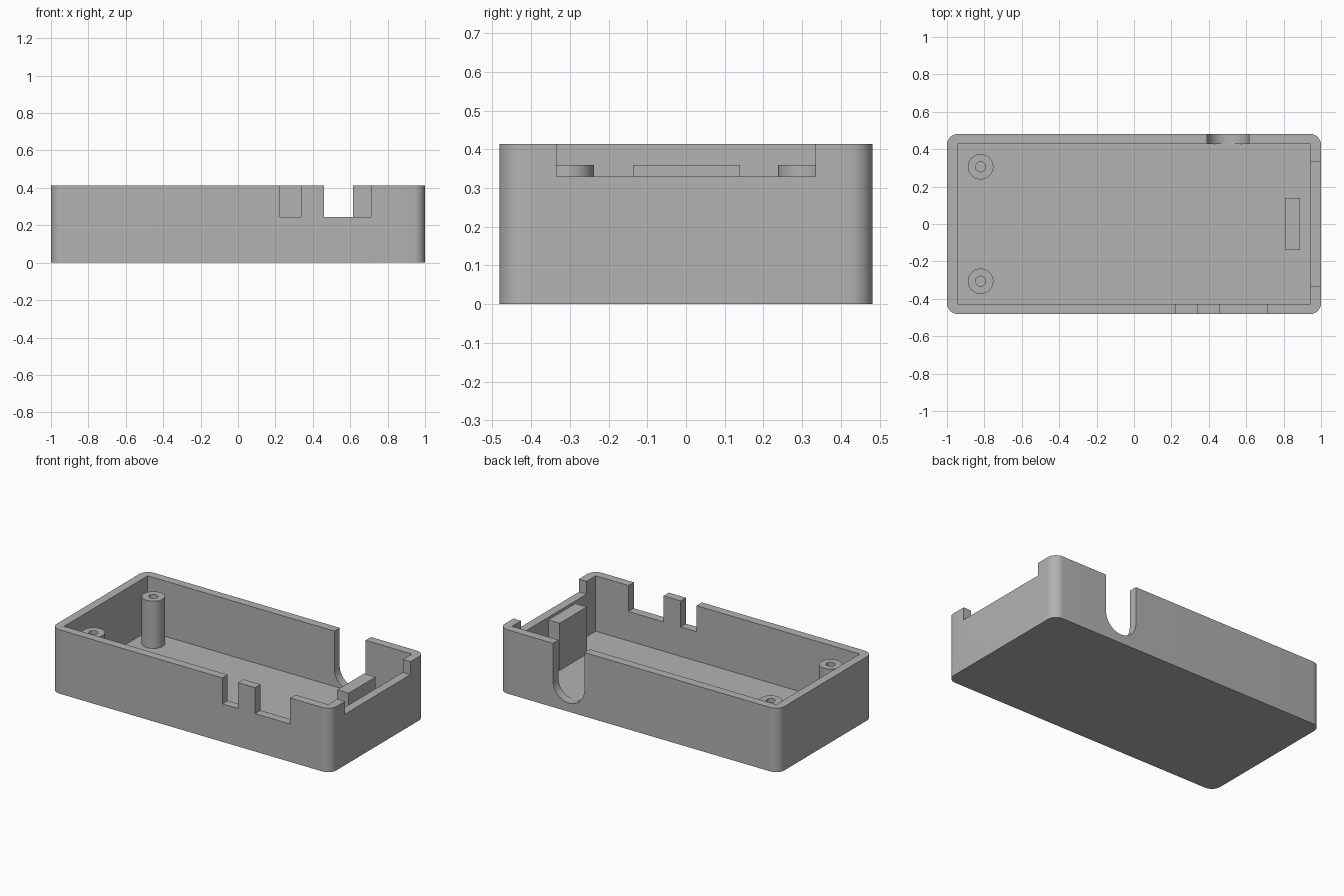
import bpy
import bmesh

default = bpy.data.objects.get("Cube")
if default:
    bpy.data.objects.remove(default, do_unlink=True)

HALF_X, HALF_Y, HEIGHT = 1.0, 0.482, 0.413
WALL, FLOOR = 0.055, 0.055
POST_TOP = 0.36
ABOVE = HEIGHT + 0.1

grey = bpy.data.materials.new("plain grey")
grey.use_nodes = True
colour = (0.448, 0.448, 0.448, 1)
grey.diffuse_color = colour
grey.node_tree.nodes["Principled BSDF"].inputs["Base Color"].default_value = colour


def add_object(name, bm):
    mesh = bpy.data.meshes.new(name)
    bm.to_mesh(mesh)
    bm.free()
    mesh.materials.append(grey)
    obj = bpy.data.objects.new(name, mesh)
    bpy.context.collection.objects.link(obj)
    return obj


def box(name, x, y, z, corner=0):
    """Box from (min, max) ranges, with optional rounded upright edges."""
    bm = bmesh.new()
    bmesh.ops.create_cube(bm, size=1)
    for v in bm.verts:
        v.co = [r[0] if c < 0 else r[1] for c, r in zip(v.co, (x, y, z))]
    if corner:
        upright = [e for e in bm.edges
                   if abs(e.verts[0].co.z - e.verts[1].co.z) > 0.01]
        bmesh.ops.bevel(bm, geom=upright, offset=corner, segments=10,
                        profile=0.5, affect='EDGES')
    return add_object(name, bm)


def cylinder(name, x, y, radius, z):
    bm = bmesh.new()
    bmesh.ops.create_cone(bm, cap_ends=True, segments=48, radius1=radius,
                          radius2=radius, depth=z[1] - z[0])
    bmesh.ops.translate(bm, verts=bm.verts, vec=(x, y, sum(z) / 2))
    return add_object(name, bm)


def arch_slot(name, x, radius, centre_z, y):
    """Slot cutter with a half-round bottom, running along y."""
    bm = bmesh.new()
    bmesh.ops.create_circle(bm, cap_ends=True, segments=64, radius=radius)
    for v in bm.verts:
        across, up = v.co.x, v.co.y
        if up > 0.0001:
            up = ABOVE - centre_z
            across = radius if across > 0 else -radius
        v.co = (x + across, y[0], centre_z + up)
    bmesh.ops.remove_doubles(bm, verts=bm.verts, dist=0.0001)
    face = bm.faces[:]
    result = bmesh.ops.extrude_face_region(bm, geom=face)
    moved = [g for g in result["geom"] if isinstance(g, bmesh.types.BMVert)]
    bmesh.ops.translate(bm, verts=moved, vec=(0, y[1] - y[0], 0))
    bmesh.ops.recalc_face_normals(bm, faces=bm.faces)
    return add_object(name, bm)


def select(obj):
    bpy.ops.object.select_all(action='DESELECT')
    obj.select_set(True)
    bpy.context.view_layer.objects.active = obj


def cut(obj, cutter):
    select(obj)
    mod = obj.modifiers.new("cut", 'BOOLEAN')
    mod.operation, mod.solver, mod.object = 'DIFFERENCE', 'EXACT', cutter
    bpy.ops.object.modifier_apply(modifier=mod.name)
    bpy.data.objects.remove(cutter, do_unlink=True)


def smooth(obj):
    select(obj)
    bpy.ops.object.shade_smooth_by_angle(angle=0.6)


# Case: rounded tray with a square-cornered pocket
case = box("case_tray", (-HALF_X, HALF_X), (-HALF_Y, HALF_Y), (0, HEIGHT), 0.06)
inner_x, inner_y = HALF_X - WALL, HALF_Y - WALL
cut(case, box("pocket", (-inner_x, inner_x), (-inner_y, inner_y), (FLOOR, ABOVE)))

# Two square notches in the front wall
for x_range in ((0.225, 0.337), (0.46, 0.711)):
    cut(case, box("front_notch", x_range, (-0.6, -0.4), (0.245, ABOVE)))

# Wide shallow notch in the end wall
cut(case, box("end_notch", (0.9, 1.1), (-0.334, 0.334), (0.33, ABOVE)))

# Round-bottomed cable slot in the back wall
cut(case, arch_slot("cable_slot", 0.502, 0.112, 0.169, (0.4, 0.6)))
smooth(case)

# Hollow screw posts
for side, name in ((-1, "front_screw_post"), (1, "back_screw_post")):
    place = (-0.82, side * 0.306)
    post = cylinder(name, *place, 0.068, (FLOOR - 0.005, POST_TOP))
    cut(post, cylinder("screw_hole", *place, 0.027, (0, ABOVE)))
    smooth(post)

# Support block near the notched end
box("support_block", (0.806, 0.888), (-0.137, 0.139), (FLOOR - 0.005, POST_TOP))
